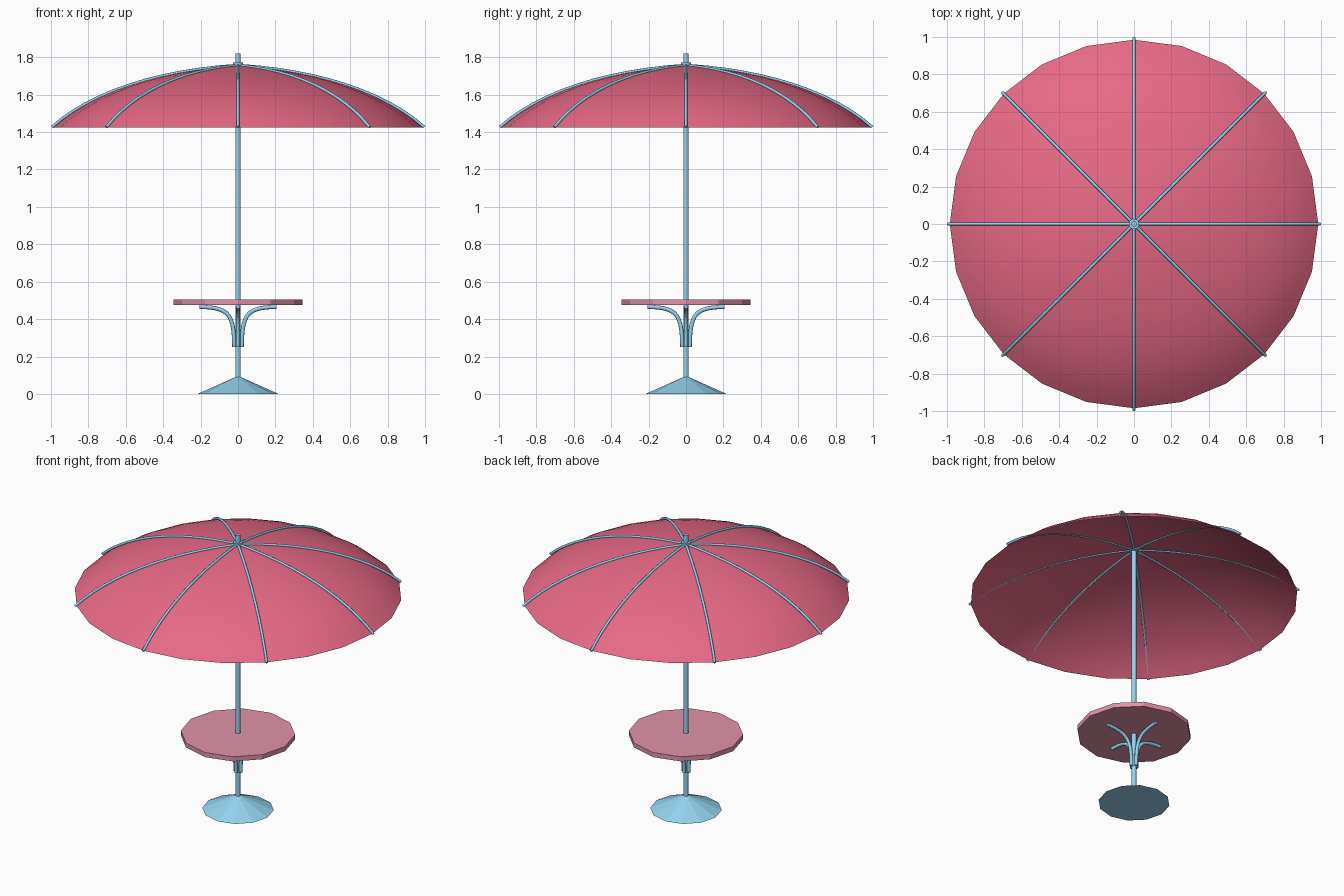
import bpy, bmesh, math
from mathutils import Vector

if "Cube" in bpy.data.objects:
    bpy.data.objects.remove(bpy.data.objects["Cube"])


def material(name, rgb):
    m = bpy.data.materials.new(name)
    m.diffuse_color = (*rgb, 1)
    m.use_nodes = True
    m.node_tree.nodes["Principled BSDF"].inputs["Base Color"].default_value = m.diffuse_color
    return m


CLOTH = material("cloth_pink", (0.80, 0.14, 0.24))
TOP = material("table_pink", (0.75, 0.29, 0.39))
METAL = material("metal_blue", (0.30, 0.66, 0.87))


def lathe(name, profile, sides, mat, smooth=False):
    """Revolve (radius, z) points around the z axis."""
    bm = bmesh.new()
    rings = []
    for r, z in profile:
        if r == 0:
            rings.append([bm.verts.new((0, 0, z))] * sides)
        else:
            rings.append([bm.verts.new((r * math.cos(a), r * math.sin(a), z))
                          for a in (math.tau * i / sides for i in range(sides))])
    for low, high in zip(rings, rings[1:]):
        for i in range(sides):
            j = (i + 1) % sides
            quad = dict.fromkeys((low[i], low[j], high[j], high[i]))
            bm.faces.new(list(quad))
    me = bpy.data.meshes.new(name)
    bm.to_mesh(me)
    bm.free()
    ob = bpy.data.objects.new(name, me)
    bpy.context.collection.objects.link(ob)
    me.materials.append(mat)
    for p in me.polygons:
        p.use_smooth = smooth
    return ob


def select(ob):
    bpy.ops.object.select_all(action='DESELECT')
    ob.select_set(True)
    bpy.context.view_layer.objects.active = ob


def tube(name, path, radius, angle, mat):
    """Round bar following (distance, z) points in one radial direction."""
    cu = bpy.data.curves.new(name, 'CURVE')
    cu.dimensions = '3D'
    cu.bevel_depth = radius
    cu.bevel_resolution = 2
    cu.use_fill_caps = True
    sp = cu.splines.new('POLY')
    sp.points.add(len(path) - 1)
    for p, (d, z) in zip(sp.points, path):
        p.co = (d * math.cos(angle), d * math.sin(angle), z, 1)
    cu.materials.append(mat)
    ob = bpy.data.objects.new(name, cu)
    bpy.context.collection.objects.link(ob)
    select(ob)
    bpy.ops.object.convert(target='MESH')
    bpy.ops.object.shade_smooth_by_angle(angle=math.radians(50))


def bezier(a, b, c, d, steps):
    a, b, c, d = map(Vector, (a, b, c, d))
    ts = [i / steps for i in range(steps + 1)]
    return [tuple(a * (1 - t)**3 + b * 3 * t * (1 - t)**2
                  + c * 3 * t * t * (1 - t) + d * t**3) for t in ts]


# Stand: weighted foot, pole and top collar
lathe("base", [(0, 0), (0.216, 0), (0.015, 0.09), (0, 0.09)], 12, METAL)
for name, r, z0, z1 in (("pole", 0.0145, 0.02, 1.82), ("collar", 0.028, 1.745, 1.772)):
    ob = lathe(name, [(0, z0), (r, z0), (r, z1), (0, z1)], 16, METAL)
    select(ob)
    bpy.ops.object.shade_smooth_by_angle(angle=math.radians(40))

# Table top and its four curved brackets
lathe("table_top", [(0, 0.475), (0.345, 0.475), (0.345, 0.506), (0, 0.506)], 12, TOP)
arm = [(0.02, 0.25)] + bezier((0.022, 0.31), (0.03, 0.43), (0.06, 0.464), (0.205, 0.465), 10)
for i in range(4):
    tube(f"bracket_{i + 1}", arm, 0.011, i * math.pi / 2, METAL)

# Canopy cloth: an open domed shell
dome = bezier((0, 1.755), (0.43, 1.728), (0.78, 1.61), (0.985, 1.425), 12)
lathe("canopy", [(r, z) for r, z in reversed(dome)], 24, CLOTH, smooth=True)

# Eight ribs following the dome
rib = [(r * 0.995 / 0.985, z + 0.002) for r, z in dome]
for i in range(8):
    tube(f"rib_{i + 1}", rib, 0.008, i * math.pi / 4, METAL)
